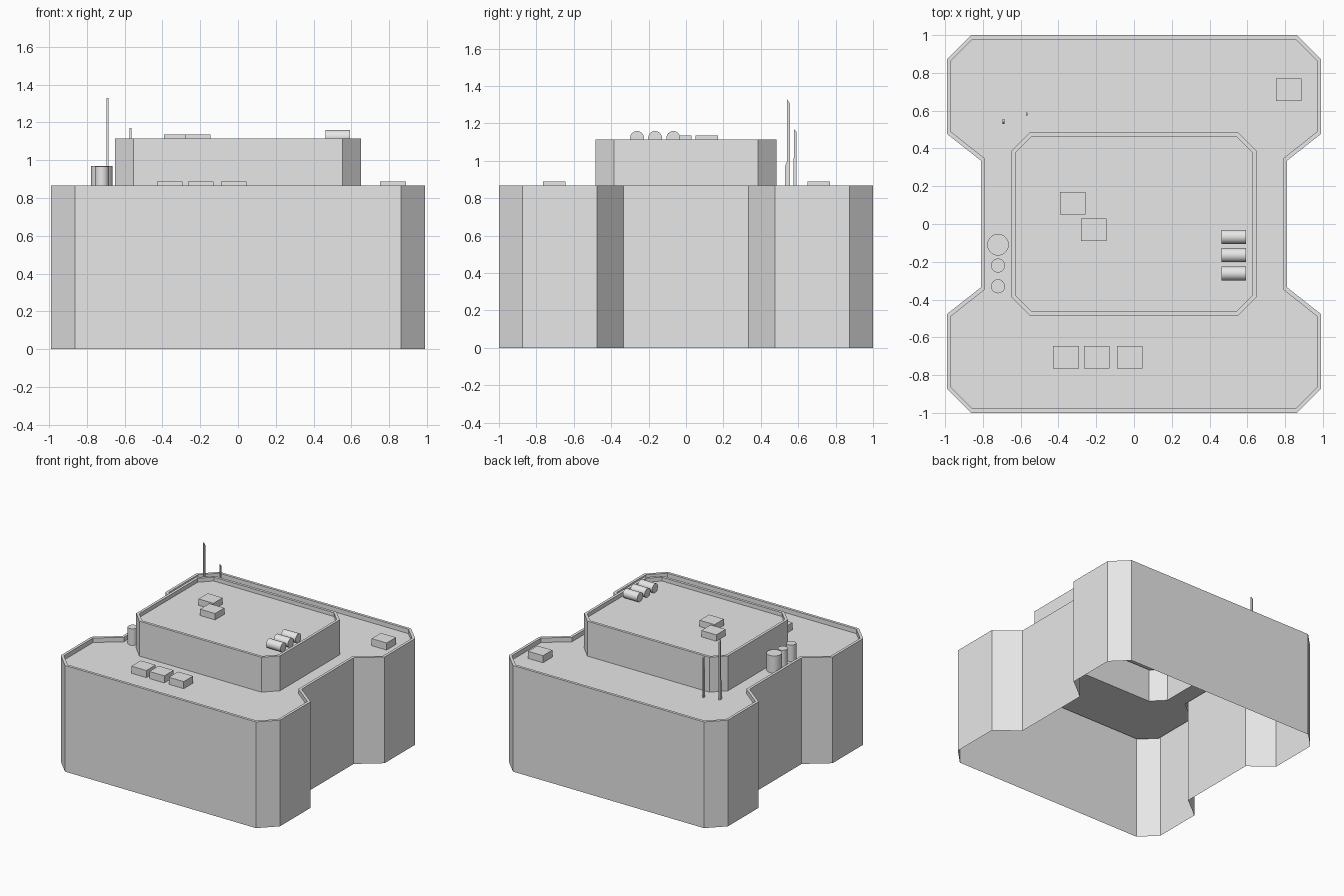
import bpy
import bmesh
import math
from mathutils import Matrix, Vector

cube = bpy.data.objects.get("Cube")
if cube:
    bpy.data.objects.remove(cube, do_unlink=True)

grey = bpy.data.materials.new("light grey")
grey.diffuse_color = (0.8, 0.8, 0.8, 1)
grey.use_nodes = True
grey.node_tree.nodes["Principled BSDF"].inputs["Base Color"].default_value = (0.8, 0.8, 0.8, 1)

LOWER_ROOF, LOWER_TOP = 0.83, 0.867
UPPER_ROOF, UPPER_TOP = 1.083, 1.115
RIM = 0.022


def finish(bm, name, smooth=False):
    mesh = bpy.data.meshes.new(name)
    bm.to_mesh(mesh)
    bm.free()
    mesh.materials.append(grey)
    obj = bpy.data.objects.new(name, mesh)
    bpy.context.collection.objects.link(obj)
    if smooth:
        bpy.ops.object.select_all(action='DESELECT')
        obj.select_set(True)
        bpy.context.view_layer.objects.active = obj
        bpy.ops.object.shade_smooth_by_angle(angle=math.radians(40))


def mirrored(quarter):
    """Counter-clockwise outline from its +x +y quarter."""
    left = [(-x, y) for x, y in reversed(quarter)]
    half = quarter + left
    return half + [(-x, -y) for x, y in half]


def inset(points, amount):
    """Mitred inward offset of a counter-clockwise outline."""
    result = []
    for i, point in enumerate(points):
        p = Vector(point)
        a = (p - Vector(points[i - 1])).normalized()
        b = (Vector(points[(i + 1) % len(points)]) - p).normalized()
        na, nb = Vector((-a.y, a.x)), Vector((-b.y, b.x))
        result.append(tuple(p + (na + nb) * amount / (1 + na.dot(nb))))
    return result


def tier(name, outline, base, top, roof, hole=None):
    """Open-bottomed walls, a parapet rim and a sunken roof."""
    bm = bmesh.new()

    def ring(points, z):
        return [bm.verts.new((x, y, z)) for x, y in points]

    inner = inset(outline, RIM)
    rings = [ring(outline, base), ring(outline, top), ring(inner, top), ring(inner, roof)]
    n = len(outline)
    for low, high in zip(rings, rings[1:]):
        for i in range(n):
            j = (i + 1) % n
            bm.faces.new((low[i], low[j], high[j], high[i]))
    if hole:
        edges = []
        for loop in (rings[-1], ring(hole, roof)):
            for i, v in enumerate(loop):
                w = loop[(i + 1) % len(loop)]
                edges.append(bm.edges.get((v, w)) or bm.edges.new((v, w)))
        filled = bmesh.ops.triangle_fill(bm, edges=edges, use_beauty=True, normal=(0, 0, 1))
        for f in filled["geom"]:
            if isinstance(f, bmesh.types.BMFace):
                f.normal_update()
                if f.normal.z < 0:
                    f.normal_flip()
    else:
        bm.faces.new(rings[-1])
    finish(bm, name)


def box(name, x, y, bottom, top):
    bm = bmesh.new()
    bmesh.ops.create_cube(bm, size=1)
    bmesh.ops.scale(bm, vec=(0.135, 0.12, top - bottom), verts=bm.verts)
    bmesh.ops.translate(bm, vec=(x, y, (top + bottom) / 2), verts=bm.verts)
    finish(bm, name)


def cylinder(name, centre, radius, length, sideways=False):
    bm = bmesh.new()
    turn = Matrix.Rotation(math.pi / 2, 4, 'Y') if sideways else Matrix.Identity(4)
    bmesh.ops.create_cone(bm, cap_ends=True, segments=32, radius1=radius, radius2=radius,
                          depth=length, matrix=Matrix.Translation(centre) @ turn)
    finish(bm, name, smooth=True)


def mast(name, x, profile):
    """Thin blade: a y-z profile extruded along x."""
    bm = bmesh.new()
    face = bm.faces.new([bm.verts.new((x - 0.005, y, z)) for y, z in profile])
    side = bmesh.ops.extrude_face_region(bm, geom=[face], use_keep_orig=True)
    moved = [v for v in side["geom"] if isinstance(v, bmesh.types.BMVert)]
    bmesh.ops.translate(bm, vec=(0.01, 0, 0), verts=moved)
    bmesh.ops.recalc_face_normals(bm, faces=bm.faces)
    finish(bm, name)


# Building tiers
lower = mirrored([(0.81, 0.335), (0.99, 0.477), (0.99, 0.873), (0.863, 1.0)])
upper = mirrored([(0.65, 0.385), (0.552, 0.485)])
tier("lower_building", lower, 0, LOWER_TOP, LOWER_ROOF, hole=upper)
tier("upper_building", upper, LOWER_ROOF, UPPER_TOP, UPPER_ROOF)

# Rooftop units
for i, (x, y) in enumerate([(-0.36, -0.705), (-0.197, -0.705), (-0.022, -0.705), (0.82, 0.71)]):
    box(f"lower_roof_unit_{i + 1}", x, y, LOWER_ROOF, 0.888)
for i, (x, y) in enumerate([(-0.325, 0.11), (-0.212, -0.03)]):
    box(f"upper_roof_unit_{i + 1}", x, y, UPPER_ROOF, 1.135)

# Horizontal tanks on the upper roof
for i in range(3):
    cylinder(f"horizontal_tank_{i + 1}", (0.528, -0.068 - 0.097 * i, 1.122), 0.037, 0.13, True)

# Upright tanks on the lower roof
for i, (y, radius, top) in enumerate([(-0.11, 0.057, 0.97), (-0.22, 0.037, 0.965),
                                      (-0.33, 0.037, 0.965)]):
    cylinder(f"upright_tank_{i + 1}", (-0.72, y, (top + LOWER_ROOF) / 2), radius, top - LOWER_ROOF)

# Antennas
mast("tall_antenna", -0.69, [(0.53, LOWER_ROOF), (0.556, LOWER_ROOF), (0.556, 1.305),
                             (0.541, 1.328), (0.541, 1.0), (0.53, 0.97)])
mast("short_antenna", -0.568, [(0.575, LOWER_ROOF), (0.59, LOWER_ROOF), (0.59, 1.155),
                               (0.577, 1.17)])
